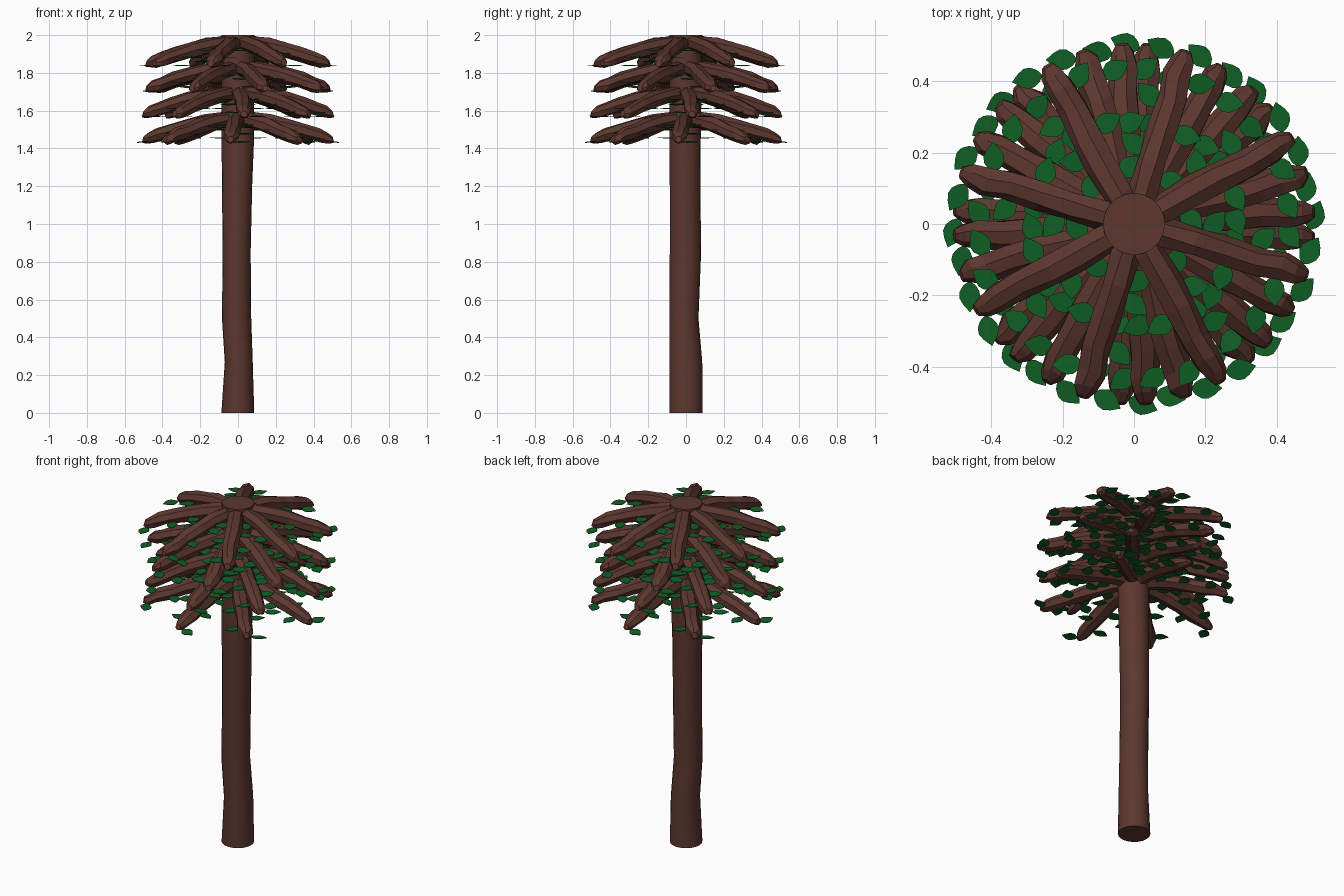
import bpy, bmesh, math, random
from mathutils import Vector, Matrix

cube = bpy.data.objects.get("Cube")
if cube:
    bpy.data.objects.remove(cube, do_unlink=True)


def make_material(name, colour):
    mat = bpy.data.materials.new(name)
    mat.use_nodes = True
    mat.diffuse_color = colour
    mat.node_tree.nodes["Principled BSDF"].inputs["Base Color"].default_value = colour
    return mat


BARK = make_material("brown bark", (0.107, 0.038, 0.028, 1))
LEAF = make_material("green leaf", (0.005, 0.112, 0.018, 1))


def finish(bm, name, mat, smooth=None):
    bmesh.ops.recalc_face_normals(bm, faces=bm.faces)
    mesh = bpy.data.meshes.new(name)
    bm.to_mesh(mesh)
    bm.free()
    mesh.materials.append(mat)
    obj = bpy.data.objects.new(name, mesh)
    bpy.context.collection.objects.link(obj)
    if smooth:
        bpy.ops.object.select_all(action="DESELECT")
        obj.select_set(True)
        bpy.context.view_layer.objects.active = obj
        bpy.ops.object.shade_smooth_by_angle(angle=math.radians(smooth))


def loft(bm, rings):
    """Skin a list of point rings and cap both ends."""
    rows = [[bm.verts.new(p) for p in ring] for ring in rings]
    n = len(rows[0])
    for a, b in zip(rows, rows[1:]):
        for i in range(n):
            j = (i + 1) % n
            bm.faces.new((a[i], a[j], b[j], b[i]))
    bm.faces.new(rows[0])
    bm.faces.new(rows[-1])


def circle(n):
    return [(math.cos(math.tau * i / n), math.sin(math.tau * i / n)) for i in range(n)]


# Trunk: slightly uneven column, each row is z, x min, x max, y min, y max
trunk_rows = [
    (0, -.088, .086, -.087, .087),
    (.27, -.07, .078, -.087, .086),
    (.5, -.085, .07, -.087, .066),
    (.85, -.081, .067, -.086, .08),
    (1.2, -.085, .075, -.086, .076),
    (1.45, -.087, .085, -.087, .078),
    (2, -.087, .087, -.087, .087),
]
bm = bmesh.new()
loft(bm, [[((x0 + x1) / 2 + c * (x1 - x0) / 2, (y0 + y1) / 2 + s * (y1 - y0) / 2, z)
           for c, s in circle(20)] for z, x0, x1, y0, y1 in trunk_rows])
finish(bm, "trunk", BARK, 30)

# Branch spine: distance from the trunk axis, drop, thickness
spine = [(0, .045, .04), (.1, .046, .043), (.19, .06, .044), (.28, .079, .046),
         (.37, .107, .043), (.44, .128, .042), (.48, .14, .034), (.505, .148, .018)]


def drop_at(r):
    for (r0, d0, _), (r1, d1, _) in zip(spine, spine[1:]):
        if r <= r1:
            return d0 + (d1 - d0) * (r - r0) / (r1 - r0)
    return spine[-1][1]


def branch_rings(seed):
    """Knobbly tapered limb along +x."""
    rng = random.Random(seed)
    rings = []
    for r, drop, rad in spine:
        side = rng.uniform(-.007, .007) if r > .1 else 0
        lift = rng.uniform(-.004, .004) if r > .1 else 0
        ring = []
        for c, s in circle(7):
            k = rad * rng.uniform(.88, 1.08)
            ring.append(Vector((r - s * k * .25, side + c * k, lift - drop + s * k)))
        rings.append(ring)
    return rings


# Leaf outline: rounded base at the origin, pointed end on +x
half = [(.012, .017), (.03, .028), (.048, .029), (.066, .019)]
outline = [(0, 0)] + half + [(.088, 0)] + [(x, -y) for x, y in reversed(half)]


def add_leaf(bm, matrix):
    face = bm.faces.new([bm.verts.new(matrix @ Vector((x, y, 0))) for x, y in outline])
    top = bmesh.ops.extrude_face_region(bm, geom=[face])
    moved = [v for v in top["geom"] if isinstance(v, bmesh.types.BMVert)]
    bmesh.ops.translate(bm, verts=moved, vec=(0, 0, .003))


# Four tiers of eight limbs, every tier turned against the one above
turns = [28.5, 16, 4, -5]
leaf_spots = [.485, .415, .345, .275, .205, .14]
for tier, turn in enumerate(turns):
    wood, leaves = bmesh.new(), bmesh.new()
    rng = random.Random(tier + 20)
    shapes = [branch_rings(tier * 2 + k) for k in range(2)]
    twists = [[(rng.uniform(-18, 18), rng.uniform(-8, 8), rng.uniform(-.008, .008))
               for _ in leaf_spots] for _ in range(2)]
    for i in range(8):
        place = (Matrix.Translation((0, 0, 2 - tier * .135))
                 @ Matrix.Rotation(math.radians(turn + 45 * i), 4, "Z"))
        loft(wood, [[place @ p for p in ring] for ring in shapes[i % 2]])
        # Leaves alternate along both sides of the limb
        for k, r in enumerate(leaf_spots):
            side = 1 if k % 2 == 0 else -1
            yaw, tilt, shift = twists[i % 2][k]
            spin = Matrix.Rotation(math.radians(side * 75 + yaw * (k > 0)), 4, "Z")
            lean = Matrix.Rotation(math.radians(tilt), 4, "X")
            spot = Matrix.Translation((r + shift, side * .026, -drop_at(r) - .02))
            add_leaf(leaves, place @ spot @ spin @ lean)
    finish(wood, f"branches_tier_{tier + 1}", BARK)
    finish(leaves, f"leaves_tier_{tier + 1}", LEAF)
